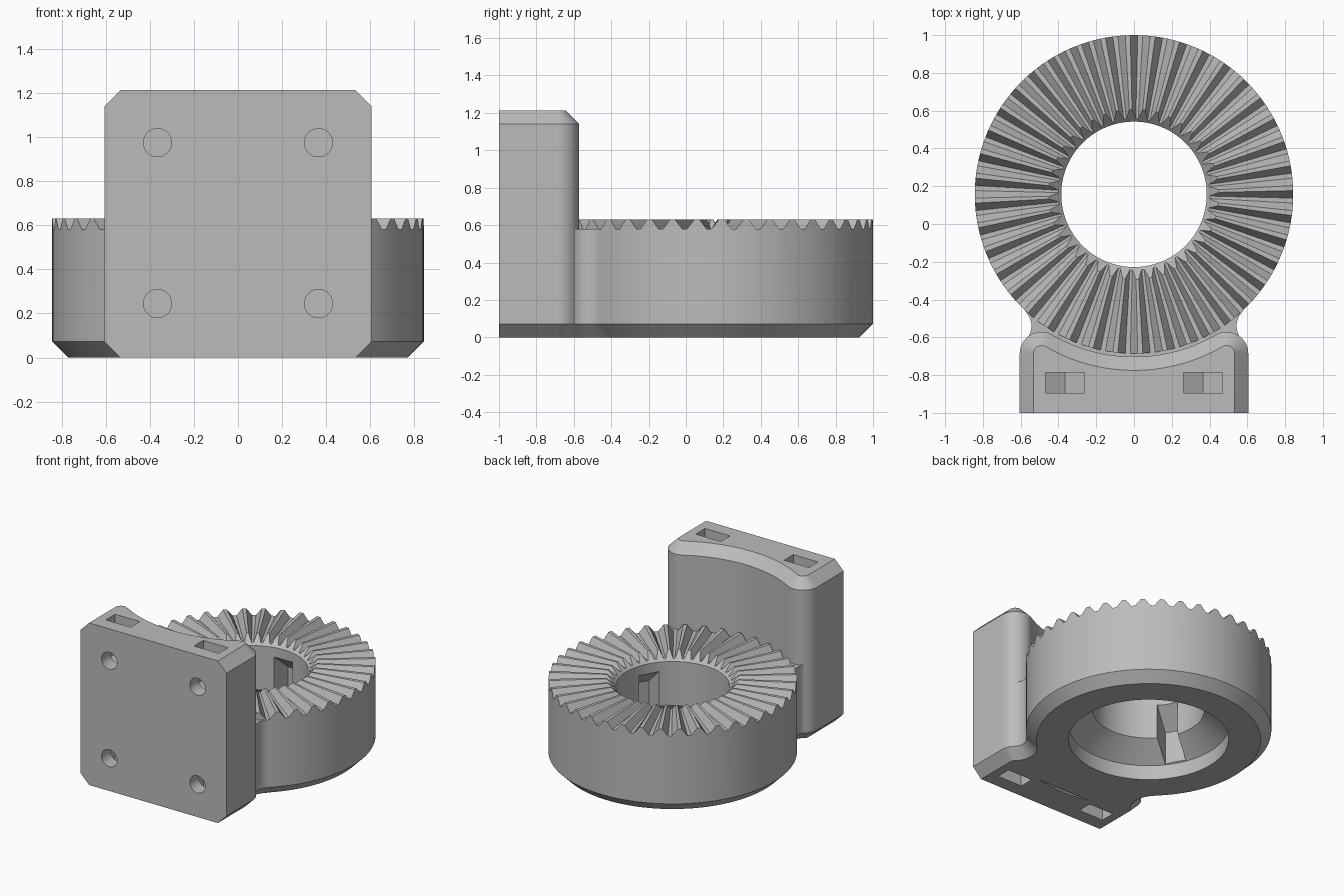
import bpy, bmesh
from math import sin, cos, radians, atan2, hypot, pi
from mathutils import Matrix, Vector

if "Cube" in bpy.data.objects:
    bpy.data.objects.remove(bpy.data.objects["Cube"])

gray = bpy.data.materials.new("plain_gray")
gray.use_nodes = True
gray.diffuse_color = (0.5, 0.5, 0.5, 1)
gray.node_tree.nodes["Principled BSDF"].inputs["Base Color"].default_value = (0.5, 0.5, 0.5, 1)

CY = 0.157           # ring centre on y
R_OUT, R_BORE, R_WIDE = 0.843, 0.385, 0.55
TEETH = 40
VALLEY, CREST = 0.58, 0.63
CH = 0.072           # chamfer size
HALF, TOP = 0.605, 1.213
EAR = Vector((0.49, -0.686))
EAR_R, SADDLE_R = 0.115, 0.86


def loft(name, loops, closed=False):
    """Skin a list of equal loops; cap the ends, or join last to first."""
    bm = bmesh.new()
    rows = [[bm.verts.new(p) for p in loop] for loop in loops]
    pairs = list(zip(rows, rows[1:])) + ([(rows[-1], rows[0])] if closed else [])
    for a, b in pairs:
        n = len(a)
        for i in range(n):
            j = (i + 1) % n
            bm.faces.new((a[i], a[j], b[j], b[i]))
    if not closed:
        bm.faces.new(rows[0])
        bm.faces.new(rows[-1])
    bmesh.ops.recalc_face_normals(bm, faces=bm.faces)
    mesh = bpy.data.meshes.new(name)
    bm.to_mesh(mesh)
    bm.free()
    mesh.materials.append(gray)
    obj = bpy.data.objects.new(name, mesh)
    bpy.context.collection.objects.link(obj)
    return obj


def activate(obj):
    bpy.ops.object.select_all(action='DESELECT')
    obj.select_set(True)
    bpy.context.view_layer.objects.active = obj


def cut(obj, cutters):
    activate(obj)
    for c in cutters:
        c.hide_render = True
        mod = obj.modifiers.new("cut", 'BOOLEAN')
        mod.operation, mod.solver, mod.object = 'DIFFERENCE', 'EXACT', c
        bpy.ops.object.modifier_apply(modifier=mod.name)
        bpy.data.objects.remove(c)


def smooth(obj):
    activate(obj)
    bpy.ops.object.shade_smooth_by_angle(angle=radians(28))


def arc(cx, cy, r, a0, a1, n):
    return [(cx + r * cos(a0 + (a1 - a0) * i / n), cy + r * sin(a0 + (a1 - a0) * i / n))
            for i in range(n + 1)]


def mirrored(points):
    return points + [(-x, y) for x, y in reversed(points)]


def at_z(points, z):
    return [(x, y, z) for x, y in points]


# Toothed ring: four columns per tooth give slope, crest, slope, valley
columns = []
for k in range(TEETH):
    for phase, h in ((-0.15, VALLEY), (0.15, CREST), (0.35, CREST), (0.65, VALLEY)):
        columns.append((2 * pi * (k + phase) / TEETH, h))
LIP = VALLEY - 0.015
profile = [
    lambda h: (R_WIDE, 0), lambda h: (R_OUT - CH, 0), lambda h: (R_OUT, CH),
    lambda h: (R_OUT, h), lambda h: (R_BORE + h - LIP, h), lambda h: (R_BORE, LIP),
    lambda h: (R_BORE, 0.235), lambda h: (R_WIDE, 0.11),
]
loops = []
for point in profile:
    loop = []
    for a, h in columns:
        r, z = point(h)
        loop.append((r * cos(a), CY + r * sin(a), z))
    loops.append(loop)
ring = loft("toothed_ring", loops, closed=True)

# Three keyways with sloped roofs inside the bore
keyways = []
for a in (90, 210, 330):
    side = [(0.3, 0.05), (0.54, 0.05), (0.54, 0.36), (R_BORE, 0.49), (0.3, 0.56)]
    key = loft("keyway_cutter", [[(r, w, z) for r, z in side] for w in (-0.075, 0.075)])
    key.data.transform(Matrix.Translation((0, CY, 0)) @ Matrix.Rotation(radians(a), 4, 'Z'))
    keyways.append(key)
cut(ring, keyways)
smooth(ring)


# Mounting plate: rounded ears with a saddle that clears the ring
def plate_outline(d):
    touch = atan2(CY - EAR.y, -EAR.x)
    half = [(HALF - d, -1.0)] + arc(EAR.x, EAR.y, EAR_R - d, 0, touch, 14)
    saddle = arc(0, CY, SADDLE_R + d, touch - pi, -pi / 2, 16)
    return mirrored(half + saddle[1:-1])


plate = loft("mounting_plate", [
    at_z(plate_outline(CH), 0), at_z(plate_outline(0), CH),
    at_z(plate_outline(0), TOP - CH), at_z(plate_outline(CH), TOP)])

# Screw holes and nut pockets, mirrored left/right and top/bottom
cutters = []
POCKET = 0.103
for sx in (-0.365, 0.365):
    for z, up, end in ((0.975, 1, TOP + 0.1), (0.245, -1, -0.1)):
        hole = arc(sx, z, 0.064, 0, 2 * pi, 32)[:-1]
        cutters.append(loft("screw_hole_cutter", [[(x, y, zz) for x, zz in hole]
                                                  for y in (-1.1, -0.72)]))
        nut = [(sx - POCKET, end), (sx - POCKET, z - up * 0.06), (sx, z - up * 0.119),
               (sx + POCKET, z - up * 0.06), (sx + POCKET, end)]
        cutters.append(loft("nut_pocket_cutter", [[(x, y, zz) for x, zz in nut]
                                                  for y in (-0.895, -0.785)]))
cut(plate, cutters)
smooth(plate)


# Filleted neck joining the ring and the plate
def neck_outline(d):
    fx, fy, fr = 0.65, -0.54, 0.107
    to_ring = atan2(CY - fy, -fx)
    to_ear = atan2(EAR.y - fy, EAR.x - fx) + 2 * pi
    return mirrored(arc(fx, fy, fr + d, to_ring, to_ear, 12) + [(0.48, -0.75)])


neck = loft("joining_neck", [
    at_z(neck_outline(CH), 0), at_z(neck_outline(0), CH), at_z(neck_outline(0), VALLEY - 0.001)])
smooth(neck)
